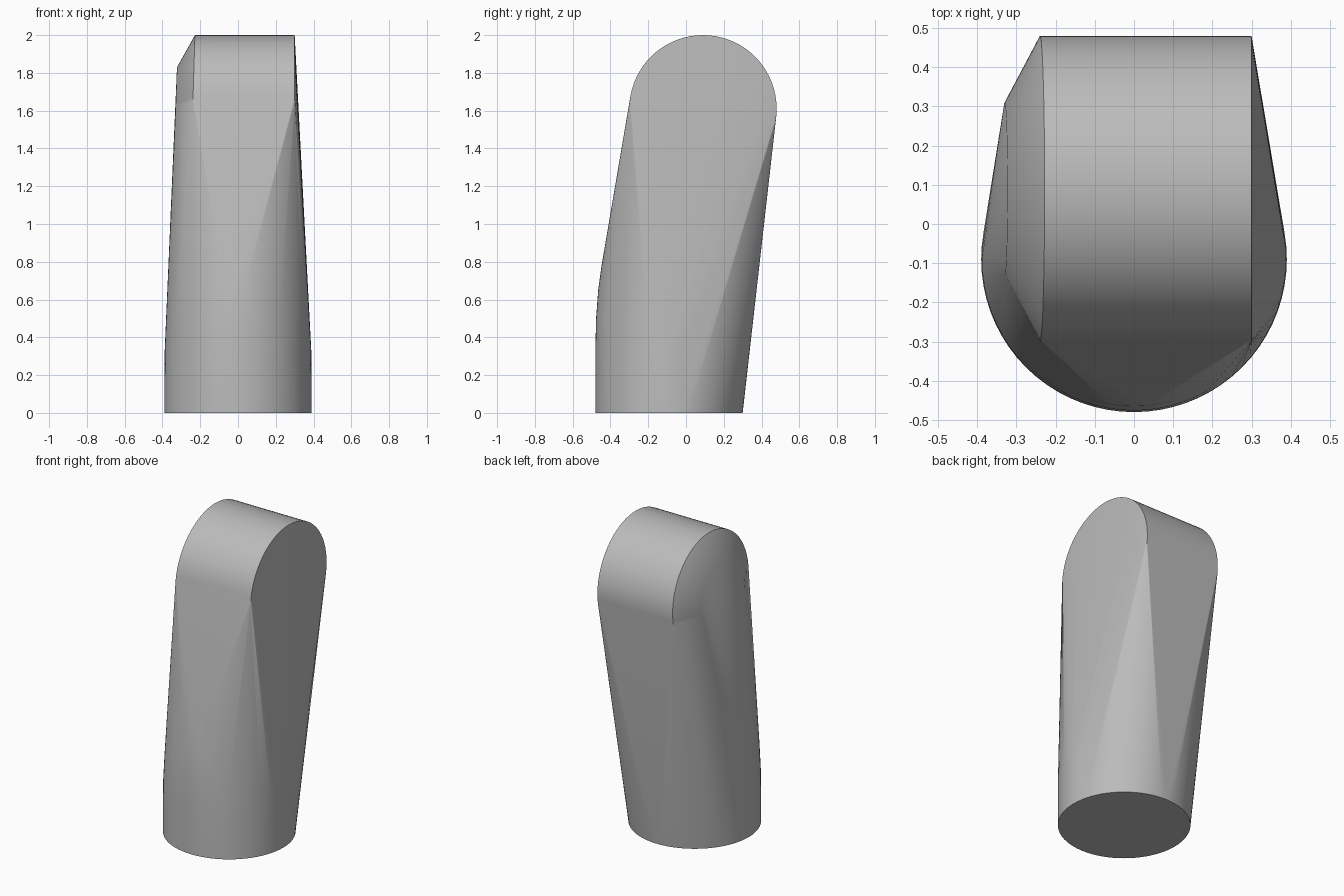
import bpy, bmesh, math
from mathutils import Vector

cube = bpy.data.objects.get("Cube")
if cube:
    bpy.data.objects.remove(cube)

SEGMENTS = 72
HEAD_Y, HEAD_Z, HEAD_R = 0.09, 1.61, 0.39
BASE_Y = -0.09


def ring(centre, u, v):
    """Points of an ellipse with half axes u and v."""
    steps = [2 * math.pi * i / SEGMENTS for i in range(SEGMENTS)]
    return [centre + u * math.cos(a) + v * math.sin(a) for a in steps]


def level(z, rx, ry):
    return ring(Vector((0, BASE_Y, z)), Vector((rx, 0, 0)), Vector((0, ry, 0)))


def head(x, radius, lean=0.0):
    return ring(Vector((x, HEAD_Y, HEAD_Z)), Vector((0, radius, 0)), Vector((lean, 0, radius)))


# Round foot, easing inward at the front
points = []
for z, rx, ry in [(0, .39, .39), (.33, .388, .39), (.5, .378, .386), (.65, .368, .375), (.78, .358, .357)]:
    points += level(z, rx, ry)

# Sideways rounded head: flat on the left, bevelled on the right
points += head(0.30, HEAD_R)
points += head(-0.24, HEAD_R, 0.012)
points += head(-0.33, 0.22, 0.007)

# Stretch one skin over foot and head
bm = bmesh.new()
for p in points:
    bm.verts.new(p)
hull = bmesh.ops.convex_hull(bm, input=bm.verts)
loose = {g for g in hull["geom_interior"] + hull["geom_unused"] if isinstance(g, bmesh.types.BMVert)}
bmesh.ops.delete(bm, geom=list(loose), context="VERTS")
bmesh.ops.dissolve_limit(bm, angle_limit=math.radians(0.1), verts=bm.verts, edges=bm.edges)
bmesh.ops.recalc_face_normals(bm, faces=bm.faces)
mesh = bpy.data.meshes.new("tapered_body")
bm.to_mesh(mesh)
bm.free()
body = bpy.data.objects.new("tapered_body", mesh)
bpy.context.collection.objects.link(body)

# Plain grey finish
grey = bpy.data.materials.new("plain_grey")
grey.use_nodes = True
colour = (0.5, 0.5, 0.5, 1)
grey.diffuse_color = colour
grey.node_tree.nodes["Principled BSDF"].inputs["Base Color"].default_value = colour
mesh.materials.append(grey)

bpy.context.view_layer.objects.active = body
body.select_set(True)
bpy.ops.object.shade_smooth_by_angle(angle=math.radians(32))
